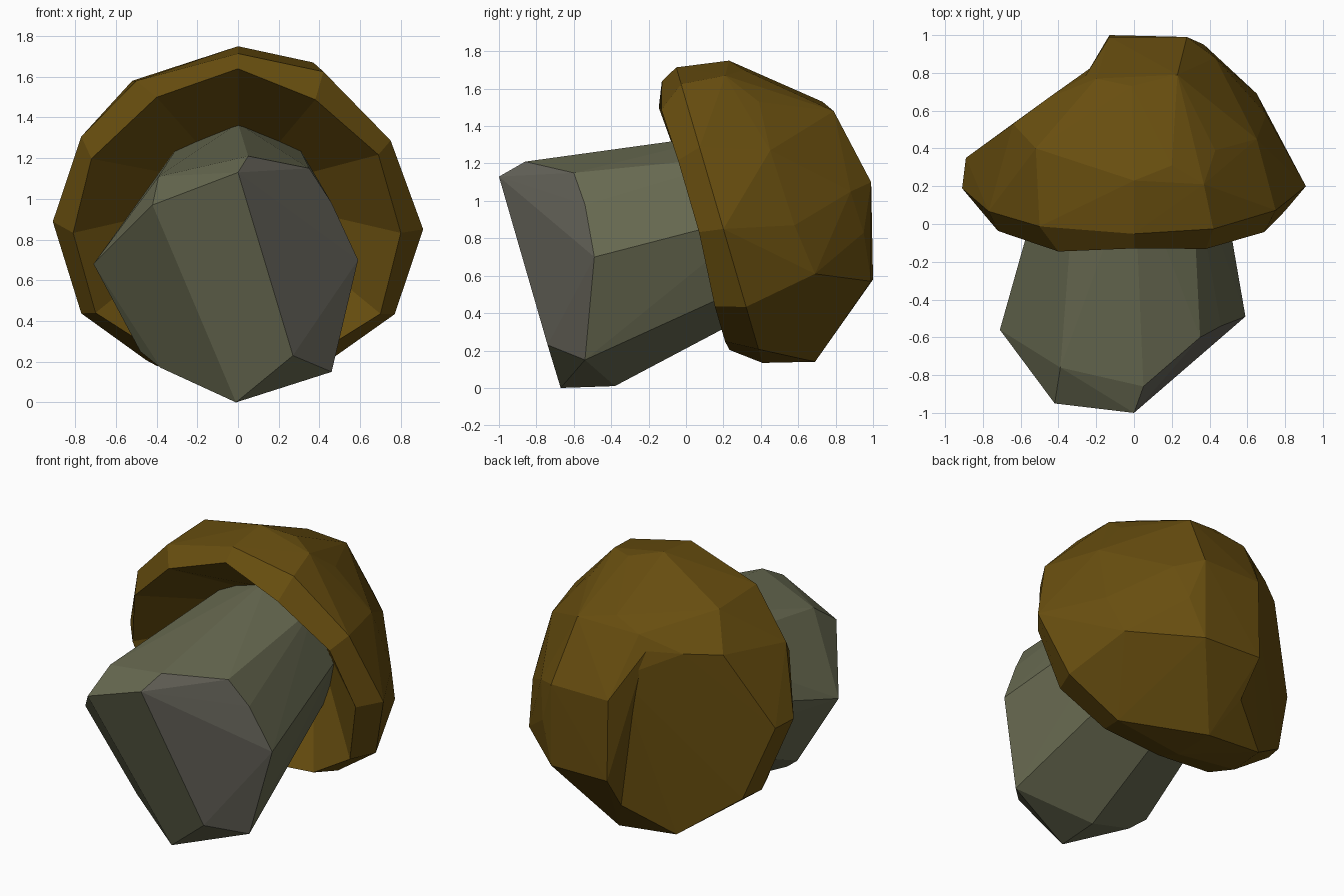
import bpy, bmesh, math
from mathutils import Vector

if "Cube" in bpy.data.objects:
    bpy.data.objects.remove(bpy.data.objects["Cube"])

AXIS = Vector((0, .96, .28))


def local(x, v, s):
    """Point from tilted mushroom coordinates: s along the stem, v across it."""
    return Vector((x, .96 * s - .28 * v, .28 * s + .96 * v))


def ring(n, rx, rv, cv, s):
    return [local(rx * math.sin(2 * math.pi * i / n),
                  cv + rv * math.cos(2 * math.pi * i / n), s) for i in range(n)]


def material(name, rgb):
    m = bpy.data.materials.new(name)
    m.diffuse_color = (*rgb, 1)
    m.use_nodes = True
    m.node_tree.nodes["Principled BSDF"].inputs["Base Color"].default_value = m.diffuse_color
    return m


def add_hull(bm, pts):
    """Convex hull of points, oriented outward; returns its faces."""
    vs = [bm.verts.new(p) for p in pts]
    bmesh.ops.convex_hull(bm, input=vs)
    loose = [v for v in vs if v.is_valid and not v.link_faces]
    bmesh.ops.delete(bm, geom=loose, context='VERTS')
    vs = [v for v in vs if v.is_valid]
    mid = sum((v.co for v in vs), Vector()) / len(vs)
    faces = list({f for v in vs for f in v.link_faces})
    for f in faces:
        f.normal_update()
        if f.normal.dot(f.calc_center_median() - mid) < 0:
            f.normal_flip()
        f.normal_update()
    return faces


def finish(bm, name, mats):
    me = bpy.data.meshes.new(name)
    bm.to_mesh(me)
    bm.free()
    for m in mats:
        me.materials.append(m)
    ob = bpy.data.objects.new(name, me)
    bpy.context.collection.objects.link(ob)


brown = material("cap brown", (.138, .076, .0048))
green = material("stem grey green", (.136, .142, .081))
grey = material("cut grey", (.124, .119, .096))

# Stem: chipped, faceted base tapering to an octagon inside the cap
bm = bmesh.new()
base = [(-.71, -.56, .68), (-.42, -.95, .97), (0, -1, 1.13), (.05, -.86, 1.21),
        (.35, -.6, 1.15), (.46, -.54, .98), (.59, -.49, .7), (.46, -.54, .15),
        (.27, -.74, .23), (-.01, -.67, 0), (0, -.38, .01), (-.38, -.5, .17),
        (-.48, -.46, .25), (-.39, -.76, 1.11)]
for f in add_hull(bm, base + ring(8, .43, .45, .78, .68)):
    low = f.calc_center_median().dot(AXIS) < -.3
    f.material_index = int(low and f.normal.x > .12 and f.normal.y < -.2 and f.normal.z > -.5)
finish(bm, "stem", [green, grey])

# Cap: two overlapping lobes; the left one is cut by a large flat facet
bm = bmesh.new()
outer = [local(x, v, .43) for x, v in (
    (0, 1.66), (.42, 1.567), (.75, 1.215), (.91, .76), (.77, .326), (.45, .09),
    (0, .014), (-.45, .09), (-.77, .33), (-.91, .8), (-.77, 1.235), (-.5, 1.52))]
inner = [local(x, v, s) for x, v, s in (
    (0, 1.61, .335), (.38, 1.465, .29), (.69, 1.18, .3), (.8, .78, .3), (.7, .375, .27),
    (.4, .18, .27), (0, .13, .28), (-.4, .18, .27), (-.7, .38, .27), (-.81, .78, .3),
    (-.72, 1.16, .3), (-.4, 1.48, .28))]
socket = ring(12, .39, .41, .78, .64)
crown = [(0, .23, 1.75), (-.01, .73, 1.53), (-.2, .77, 1.47), (0, .69, .14),
         (-.26, .78, 1.38), (-.14, .89, 1.22), (-.12, .84, .36)]
right = [(.2, .31, 1.7), (.37, .21, 1.67), (.43, .39, 1.53), (.23, .79, 1.48),
         (.65, .45, 1.27), (.7, .58, .87), (.65, .69, .61), (.43, .88, 1.05),
         (.37, .95, .83), (.28, .99, 1.1), (.28, .99, .57), (-.13, .99, 1.1),
         (-.13, 1, .58)]
left = [(-.52, .4, 1.58), (-.64, .53, 1.36), (-.45, .67, 1.37),
        (-.89, .35, .88), (-.73, .46, .42), (-.4, .67, .18)]
for side, pts in ((1, right), (-1, left)):
    rim = [p for p in outer if p.x * side > -.02]
    faces = add_hull(bm, rim + crown + pts)

    def has(f, p):
        return any((v.co - p).length < 1e-4 for v in f.verts)

    def flat(f):
        return all(any((v.co - p).length < 1e-4 for p in outer) for v in f.verts)
    # open the underside and the hidden wall between the lobes
    gone = [f for f in faces if flat(f) or (has(f, outer[0]) and has(f, outer[6]))
            or (has(f, outer[0]) and f.normal.x * side < -.6)
            or (side < 0 and f.normal.x > .8)]
    bmesh.ops.delete(bm, geom=gone, context='FACES_ONLY')

# Lip and hollow underside
loops = [[bm.verts.new(p) for p in r] for r in (outer, inner, socket)]
new = [bm.faces.new(loops[2])]
for a, b in zip(loops, loops[1:]):
    for i in range(12):
        j = (i + 1) % 12
        new.append(bm.faces.new((a[i], a[j], b[j], b[i])))
for f in new:
    f.normal_update()
    if f.normal.dot(AXIS) > 0:
        f.normal_flip()
finish(bm, "cap", [brown])
